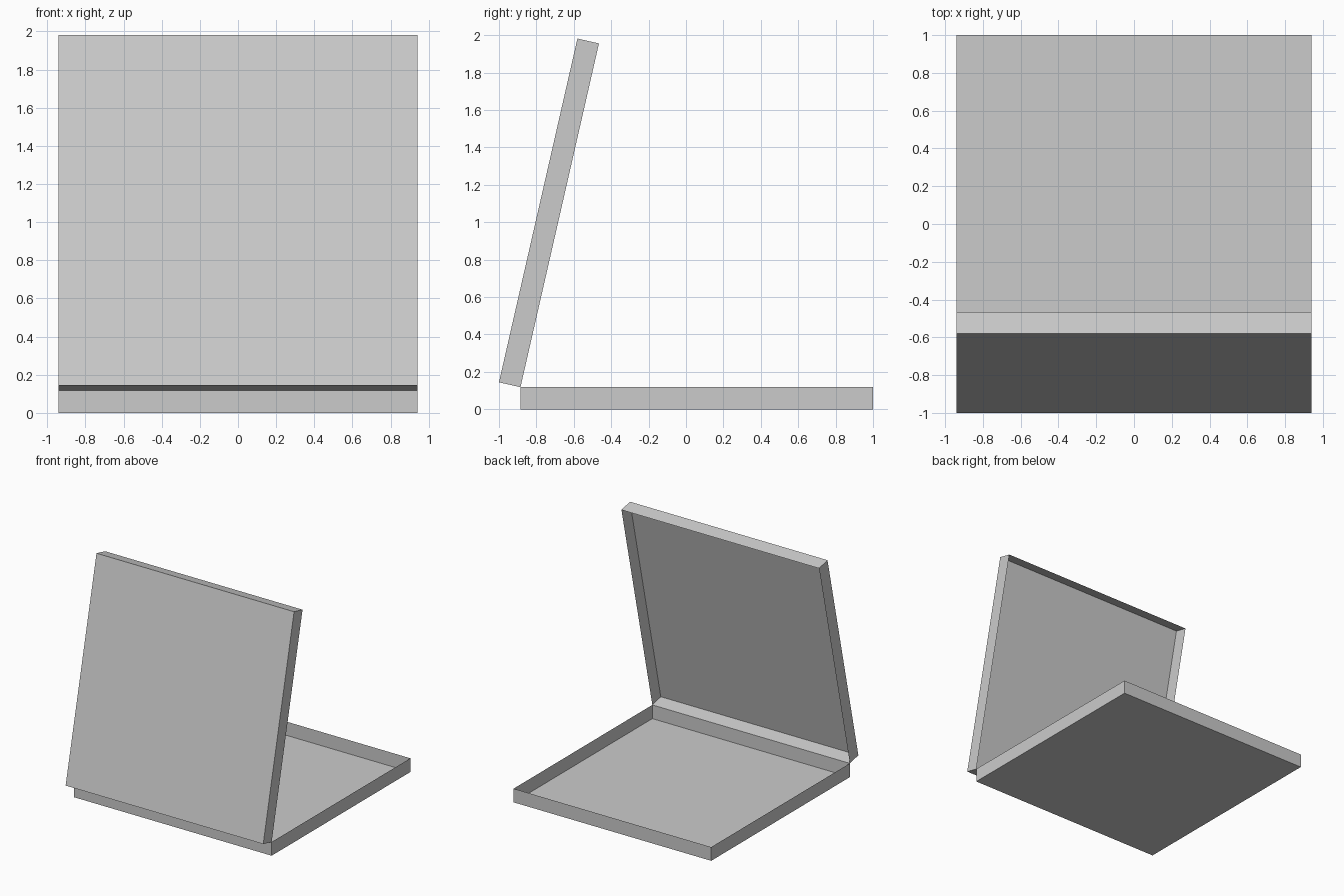
import bpy
import bmesh
import math
from mathutils import Matrix, Vector

WIDTH, DEPTH, HEIGHT = 1.88, 1.885, 0.118
HINGE = Vector((0, -0.885, HEIGHT))
LEAN = math.radians(12.86)  # lid tilt from upright

if "Cube" in bpy.data.objects:
    bpy.data.objects.remove(bpy.data.objects["Cube"], do_unlink=True)

grey = bpy.data.materials.new("light grey")
grey.use_nodes = True
colour = (0.6, 0.6, 0.6, 1)
grey.diffuse_color = colour
grey.node_tree.nodes["Principled BSDF"].inputs["Base Color"].default_value = colour


def add_tray(name, placement):
    """Thin-walled open tray; its back rim edge lies on the local x axis."""
    bm = bmesh.new()
    bmesh.ops.create_cube(bm, size=1)
    bm.normal_update()
    top = [f for f in bm.faces if f.normal.z > 0.9]
    bmesh.ops.delete(bm, geom=top, context='FACES_ONLY')
    bmesh.ops.scale(bm, vec=(WIDTH, DEPTH, HEIGHT), verts=bm.verts)
    bmesh.ops.translate(bm, vec=(0, DEPTH / 2, -HEIGHT / 2), verts=bm.verts)
    mesh = bpy.data.meshes.new(name)
    bm.to_mesh(mesh)
    bm.free()
    mesh.materials.append(grey)
    obj = bpy.data.objects.new(name, mesh)
    obj.matrix_world = placement
    bpy.context.collection.objects.link(obj)


# Bottom tray lies flat, open side up
hinge = Matrix.Translation(HINGE)
add_tray("box_base", hinge)

# Matching lid: turned over to face the base, then swung up about the shared edge
turn_over = Matrix.Rotation(math.pi, 4, 'Y')
swing = Matrix.Rotation(math.pi / 2 - LEAN, 4, 'X')
add_tray("box_lid", hinge @ swing @ turn_over)
